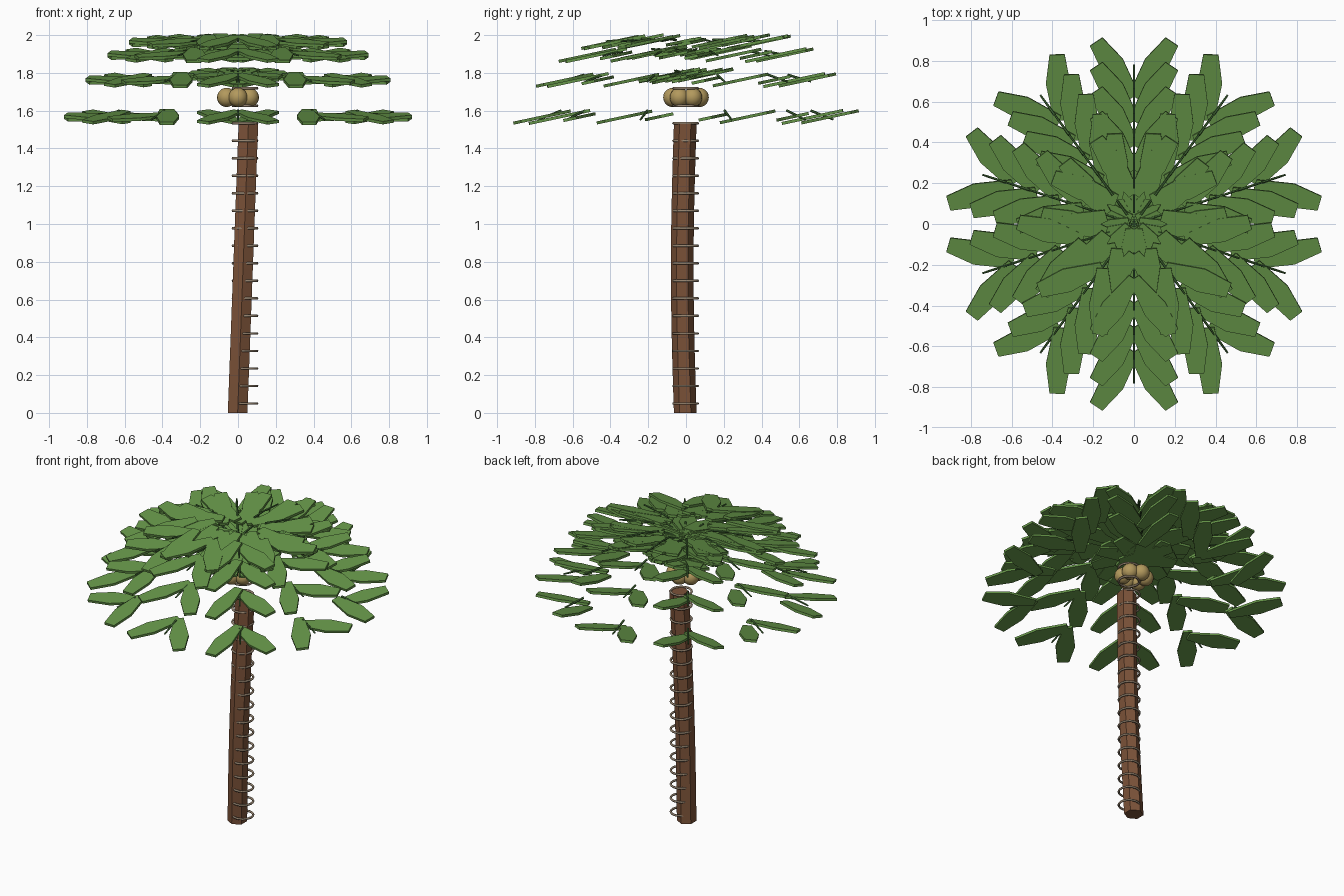
import bpy, bmesh, math
from mathutils import Vector, Matrix

if "Cube" in bpy.data.objects:
    bpy.data.objects.remove(bpy.data.objects["Cube"])


def material(name, color):
    m = bpy.data.materials.new(name)
    m.diffuse_color = (*color, 1)
    m.use_nodes = True
    m.node_tree.nodes["Principled BSDF"].inputs["Base Color"].default_value = m.diffuse_color
    return m


BROWN = material("bark", (0.20, 0.085, 0.04))
BEIGE = material("bark_ring", (0.30, 0.23, 0.16))
TAN = material("coconut", (0.45, 0.32, 0.11))
GREEN = material("leaf", (0.13, 0.30, 0.065))
DARK = material("stalk", (0.06, 0.16, 0.04))


def finish(bm, name, mat):
    bmesh.ops.recalc_face_normals(bm, faces=bm.faces)
    me = bpy.data.meshes.new(name)
    bm.to_mesh(me)
    bm.free()
    me.materials.append(mat)
    ob = bpy.data.objects.new(name, me)
    bpy.context.collection.objects.link(ob)
    return ob


# Trunk: six-sided, leaning to +x and bowed slightly to -y
bm = bmesh.new()
prev = None
N = 10
for i in range(N + 1):
    t = i / N
    cx, cy = -0.002 + 0.057 * t, -0.004 - 0.016 * math.sin(math.pi * t)
    ring = [bm.verts.new((cx + 0.06 * math.cos(math.radians(30 + 60 * k)),
                          cy + 0.06 * math.sin(math.radians(30 + 60 * k)),
                          1.53 * t)) for k in range(6)]
    if prev:
        for k in range(6):
            bm.faces.new((prev[k], prev[(k + 1) % 6], ring[(k + 1) % 6], ring[k]))
    else:
        bm.faces.new(ring)
    prev = ring
bm.faces.new(prev)
finish(bm, "trunk", BROWN)

# Bark rings, evenly stacked on a straight axis
for i in range(19):
    bpy.ops.mesh.primitive_torus_add(major_segments=20, minor_segments=6,
                                     major_radius=0.064, minor_radius=0.007,
                                     location=(0.037, -0.002, 0.05 + 0.0927 * i))
    ob = bpy.context.object
    ob.name = "bark_ring"
    ob.data.materials.append(BEIGE)
    bpy.ops.object.shade_smooth()

# Coconuts
for k in range(6):
    a = math.radians(30 + 60 * k)
    bpy.ops.mesh.primitive_uv_sphere_add(segments=16, ring_count=10, radius=0.051,
                                         location=(0.07 * math.cos(a), 0.07 * math.sin(a), 1.67))
    ob = bpy.context.object
    ob.name = "coconut"
    ob.data.materials.append(TAN)
    bpy.ops.object.shade_smooth()

# Leaflet outline: narrow base, wide middle, blunt tip
OUTLINE = [(-0.165, -0.028), (0.02, -0.06), (0.165, -0.037),
           (0.165, 0.037), (0.02, 0.06), (-0.165, 0.028)]
TILT = Matrix.Rotation(math.radians(12), 4, 'X')


def add_leaflet(bm, center, angle):
    mat = Matrix.Translation(center) @ TILT @ Matrix.Rotation(angle, 4, 'Z')
    lo, hi = ([bm.verts.new(mat @ Vector((x, y, z))) for x, y in OUTLINE]
              for z in (-0.008, 0.008))
    bm.faces.new(lo[::-1])
    bm.faces.new(hi)
    for k in range(6):
        j = (k + 1) % 6
        bm.faces.new((lo[k], lo[j], hi[j], hi[k]))


# Fronds: ten arcs, each with seven stalk pieces and leaflet pairs
for f in range(10):
    a = math.radians(18 + 36 * f)
    out = Vector((math.cos(a), math.sin(a), 0))
    side = Vector((-math.sin(a), math.cos(a), 0))
    leaves, stalk = bmesh.new(), bmesh.new()
    for i in range(7):
        r = 0.12 * i
        node = out * r + Vector((0, 0, 1.787 + 1.278 * r - 2.2 * r * r))
        for s in (1, -1):
            add_leaflet(leaves, node + out * 0.04 + side * (0.093 * s),
                        a + s * math.radians(34))
        d = out + Vector((0, 0, 0.25 - 0.9 * r))
        rot = Vector((0, 0, 1)).rotation_difference(d).to_matrix().to_4x4()
        bmesh.ops.create_cone(stalk, cap_ends=True, segments=6, radius1=0.007,
                              radius2=0.005, depth=0.13,
                              matrix=Matrix.Translation(node + Vector((0, 0, 0.01))) @ rot)
    finish(leaves, "frond_leaflets", GREEN)
    finish(stalk, "frond_stalk", DARK)
